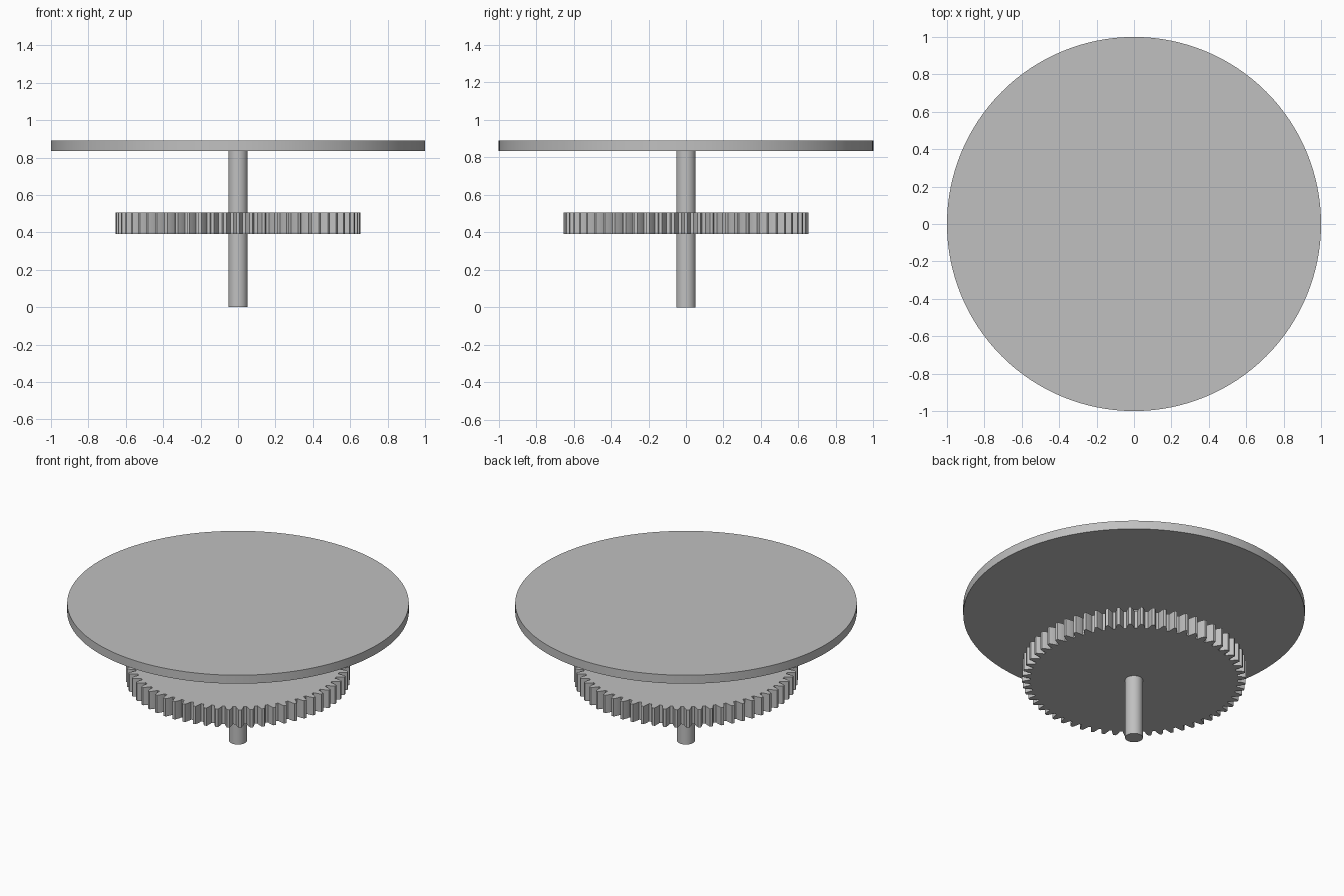
import bpy, bmesh
from math import sin, cos, pi, tau, radians, sqrt, atan

cube = bpy.data.objects.get("Cube")
if cube:
    bpy.data.objects.remove(cube, do_unlink=True)

# One plain grey metal for every part
grey = bpy.data.materials.new("grey_metal")
grey.use_nodes = True
colour = (0.53, 0.53, 0.53, 1)
grey.diffuse_color = colour
grey.node_tree.nodes["Principled BSDF"].inputs["Base Color"].default_value = colour


def extrude_outline(name, points, z0, z1):
    """Solid prism from a closed outline, smooth except at sharp edges."""
    bm = bmesh.new()
    face = bm.faces.new([bm.verts.new((x, y, z0)) for x, y in points])
    ext = bmesh.ops.extrude_face_region(bm, geom=[face])
    top = [v for v in ext["geom"] if isinstance(v, bmesh.types.BMVert)]
    bmesh.ops.translate(bm, verts=top, vec=(0, 0, z1 - z0))
    bmesh.ops.recalc_face_normals(bm, faces=bm.faces)
    mesh = bpy.data.meshes.new(name)
    bm.to_mesh(mesh)
    bm.free()
    mesh.materials.append(grey)
    obj = bpy.data.objects.new(name, mesh)
    bpy.context.collection.objects.link(obj)
    bpy.ops.object.select_all(action="DESELECT")
    obj.select_set(True)
    bpy.context.view_layer.objects.active = obj
    bpy.ops.object.shade_smooth_by_angle(angle=radians(25))
    return obj


def circle(radius, sides):
    return [(radius * cos(tau * i / sides), radius * sin(tau * i / sides))
            for i in range(sides)]


def gear_outline(teeth, outer):
    """Spur gear outline with involute flanks and a 20 degree pressure angle."""
    module = 2 * outer / (teeth + 2)
    pitch = module * teeth / 2
    root = pitch - 1.25 * module
    base = pitch * cos(radians(20))

    def involute(r):
        t = sqrt(max((r / base) ** 2 - 1, 0))
        return t - atan(t)

    steps = 4
    radii = [root + (outer - root) * i / steps for i in range(steps + 1)]
    half = [pi / (2 * teeth) + involute(pitch) - involute(r) for r in radii]
    flank = list(zip(radii, half))
    tooth = [(r, -a) for r, a in flank] + [(r, a) for r, a in reversed(flank)]
    return [(r * cos(a + tau * k / teeth), r * sin(a + tau * k / teeth))
            for k in range(teeth) for r, a in tooth]


# Shaft from the ground up to the disc
extrude_outline("shaft", circle(0.052, 48), 0, 0.84)

# Toothed wheel part way up the shaft
extrude_outline("gear_wheel", gear_outline(60, 0.655), 0.39, 0.505)

# Wide round plate on top
extrude_outline("top_disc", circle(1.0, 128), 0.835, 0.89)
